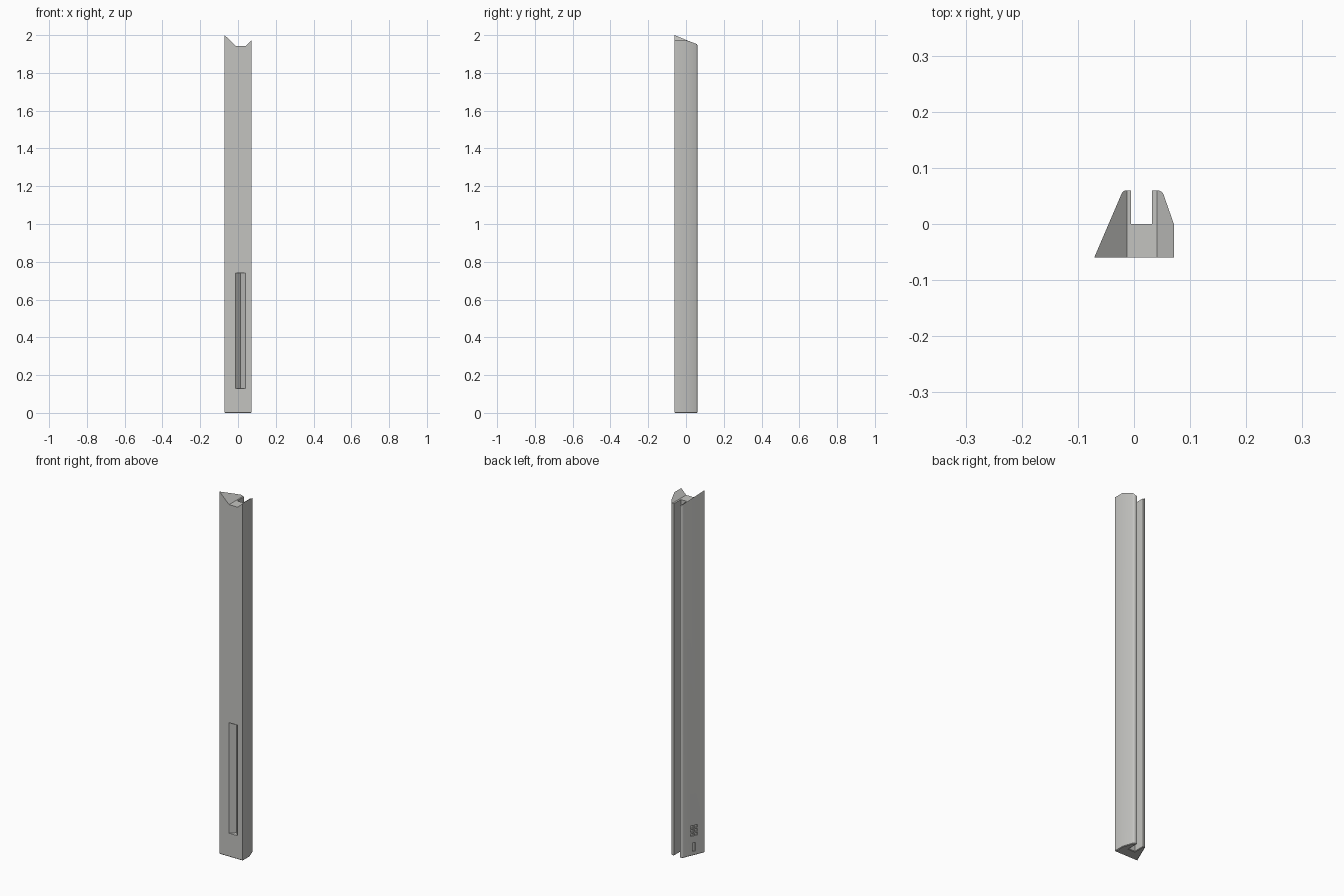
import bpy, bmesh, math
from mathutils import Vector, Matrix

if "Cube" in bpy.data.objects:
    bpy.data.objects.remove(bpy.data.objects["Cube"])

grey = bpy.data.materials.new("light grey plastic")
grey.diffuse_color = (0.55, 0.55, 0.53, 1)
grey.use_nodes = True
grey.node_tree.nodes["Principled BSDF"].inputs["Base Color"].default_value = grey.diffuse_color

CX = 0.0135  # centre line of slot, groove and holes


def fillet(prev, corner, nxt, r, n=5):
    """Points rounding a corner, tangent distance r."""
    p, c, q = Vector(prev), Vector(corner), Vector(nxt)
    a, b = c + (p - c).normalized() * r, c + (q - c).normalized() * r
    return [tuple(a * (1 - t) ** 2 + c * 2 * t * (1 - t) + b * t * t)
            for t in (i / n for i in range(n + 1))]


def prism(name, pts, depth, matrix=Matrix(), bevel=0):
    """Extrude a flat outline along local z, then place it."""
    bm = bmesh.new()
    base = bm.faces.new([bm.verts.new((x, y, 0)) for x, y in pts])
    ext = bmesh.ops.extrude_face_region(bm, geom=[base], use_keep_orig=True)
    top = [v for v in ext["geom"] if isinstance(v, bmesh.types.BMVert)]
    bmesh.ops.translate(bm, verts=top, vec=(0, 0, depth))
    bmesh.ops.recalc_face_normals(bm, faces=bm.faces)
    if bevel:
        edges = [e for e in bm.edges if all(abs(v.co.z) < 1e-6 for v in e.verts)]
        bmesh.ops.bevel(bm, geom=edges, offset=bevel, segments=1, affect='EDGES')
    bm.transform(matrix)
    bmesh.ops.recalc_face_normals(bm, faces=bm.faces)
    me = bpy.data.meshes.new(name)
    bm.to_mesh(me)
    bm.free()
    me.materials.append(grey)
    ob = bpy.data.objects.new(name, me)
    bpy.context.collection.objects.link(ob)
    return ob


def along_y(y0):
    """Local (x, y, z) becomes world (x, z, y), starting at y0."""
    return Matrix(((1, 0, 0, 0), (0, 0, 1, y0), (0, 1, 0, 0), (0, 0, 0, 1)))


def circle(x, y, r, n=24):
    return [(x + r * math.cos(2 * math.pi * i / n), y + r * math.sin(2 * math.pi * i / n))
            for i in range(n)]


def rect(x0, x1, y0, y1):
    return [(x0, y0), (x1, y0), (x1, y1), (x0, y1)]


# Slotted rail body, with rounded rear lips
FL, RL = (-0.071, -0.06), (-0.0195, 0.06)
outline = [FL, (0.071, -0.06), (0.071, 0.0)]
outline += fillet((0.071, 0.0), (0.05, 0.06), (0.032, 0.06), 0.009)
outline += [(0.032, 0.06), (0.032, 0.0), (-0.005, 0.0), (-0.005, 0.06)]
outline += fillet((-0.005, 0.06), RL, FL, 0.007)
body = prism("rail_body", outline, 2.1, bevel=0.003)

cutters = []
# Notched top end
cutters.append(prism("top_notch", [(-0.1, 2.028), (-0.0125, 1.943), (0.041, 1.943),
                                   (0.1, 2.002), (0.1, 2.3), (-0.1, 2.3)], 0.4, along_y(-0.2)))
# V groove in the front face
cutters.append(prism("front_groove", [(CX - 0.0465, -0.08), (CX + 0.0465, -0.08),
                                      (CX, -0.0335)], 0.61, Matrix.Translation((0, 0, 0.13))))
# Screw holes and the wider screw-head clearances in the slot
for z, r in ((0.435, 0.0125), (0.87, 0.0165), (1.605, 0.0165)):
    cutters.append(prism("screw_hole", circle(CX, z, r), 0.2, along_y(-0.1)))
for z in (0.87, 1.605):
    cutters.append(prism("head_clearance", circle(CX, z, 0.0225), 0.12, along_y(-0.012)))

# Shallow recesses low on the slanted left side
u = Vector((RL[0] - FL[0], RL[1] - FL[1], 0)).normalized()
v = Vector((0, 0, 1))
n = u.cross(v)
o = Vector((FL[0], FL[1], 0)) - n * 0.006
side = Matrix((u, v, n)).transposed().to_4x4()
side.translation = o
for i in range(2):
    for j in range(3):
        x, z = 0.04 + i * 0.023, 0.108 + j * 0.021
        cutters.append(prism("vent_recess", rect(x, x + 0.018, z, z + 0.015), 0.012, side))
cutters.append(prism("slot_recess", rect(0.052, 0.072, 0.022, 0.07), 0.012, side))

# Cut, bake the result and remove the cutters
for c in cutters:
    c.hide_render = True
    m = body.modifiers.new(c.name, 'BOOLEAN')
    m.operation, m.solver, m.object = 'DIFFERENCE', 'EXACT', c
bpy.context.view_layer.update()
dg = bpy.context.evaluated_depsgraph_get()
mesh = bpy.data.meshes.new_from_object(body.evaluated_get(dg))
body.modifiers.clear()
body.data = mesh
mesh.materials.clear()
mesh.materials.append(grey)
for p in mesh.polygons:
    p.material_index = 0
for c in cutters:
    bpy.data.objects.remove(c)

# Smooth the rounded lips, keep edges sharp
bpy.ops.object.select_all(action='DESELECT')
body.select_set(True)
bpy.context.view_layer.objects.active = body
bpy.ops.object.shade_smooth_by_angle(angle=math.radians(25))
